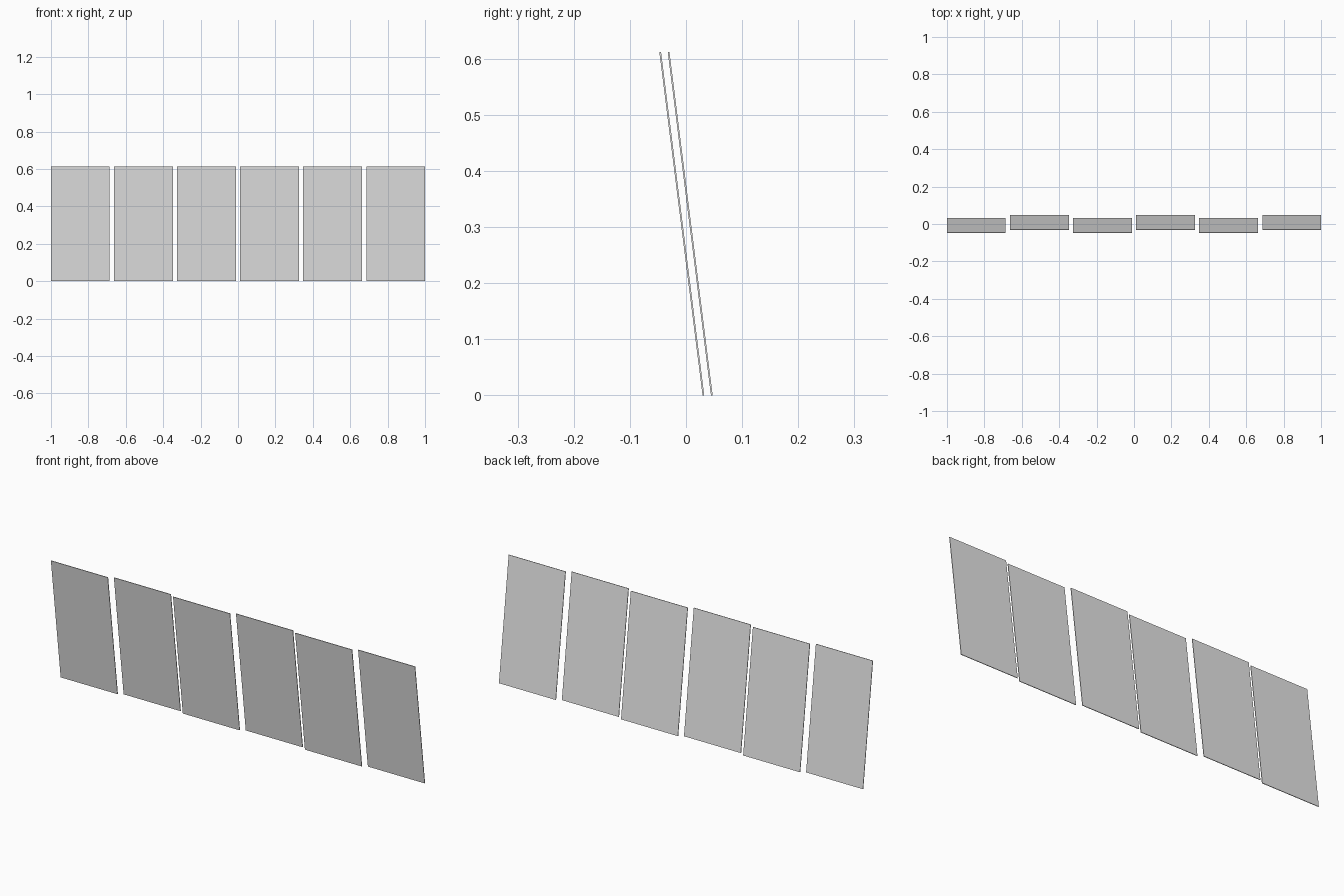
import bpy
import math

cube = bpy.data.objects.get("Cube")
if cube:
    bpy.data.objects.remove(cube, do_unlink=True)

# Plain light grey for every panel
grey = bpy.data.materials.new("light_grey")
grey.use_nodes = True
grey.diffuse_color = (0.8, 0.8, 0.8, 1)
grey.node_tree.nodes["Principled BSDF"].inputs["Base Color"].default_value = grey.diffuse_color

COUNT = 6
WIDTH = 0.314
HEIGHT = 0.612          # vertical rise of a leaning panel
LEAN = 0.077            # how far the top leans to the front
THICK = 0.003
STAGGER = 0.0075        # panels alternate between two planes
pitch = (2 - WIDTH) / (COUNT - 1)
tilt = math.atan2(LEAN, HEIGHT)


def add_panel(index):
    """One thin slat, leaning forward, in the front or the back plane."""
    x = -1 + WIDTH / 2 + index * pitch
    y = -STAGGER if index % 2 == 0 else STAGGER
    bpy.ops.mesh.primitive_cube_add(size=1, location=(x, y, HEIGHT / 2))
    panel = bpy.context.object
    panel.name = f"panel_{index + 1}"
    panel.scale = (WIDTH, THICK, math.hypot(HEIGHT, LEAN) - THICK * math.tan(tilt))
    panel.rotation_euler.x = tilt
    panel.data.materials.append(grey)


for i in range(COUNT):
    add_panel(i)
